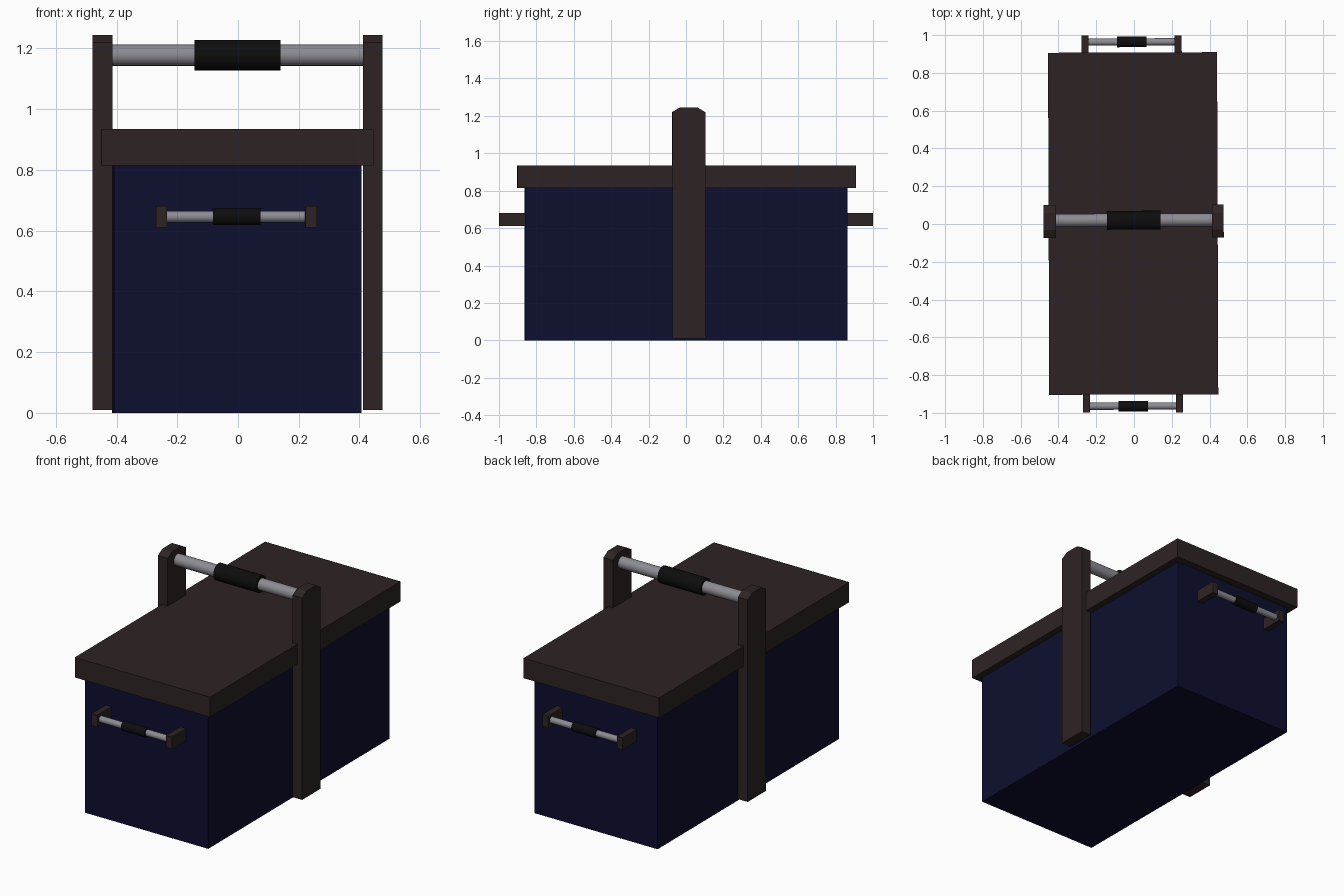
import bpy, bmesh, math
from mathutils import Matrix

if "Cube" in bpy.data.objects:
    bpy.data.objects.remove(bpy.data.objects["Cube"])


def material(name, rgb):
    m = bpy.data.materials.new(name)
    m.diffuse_color = (*rgb, 1)
    m.use_nodes = True
    m.node_tree.nodes["Principled BSDF"].inputs["Base Color"].default_value = m.diffuse_color
    return m


NAVY = material("navy", (0.004, 0.0045, 0.028))
BROWN = material("dark brown", (0.027, 0.017, 0.017))
STEEL = material("grey steel", (0.26, 0.26, 0.29))
BLACK = material("black grip", (0.004, 0.004, 0.004))

# the whole chest sits very slightly turned
TURN = Matrix.Rotation(0.0035, 4, 'Z')


def finish(bm, name, mat):
    bmesh.ops.recalc_face_normals(bm, faces=bm.faces[:])
    bm.transform(TURN)
    me = bpy.data.meshes.new(name)
    bm.to_mesh(me)
    bm.free()
    me.materials.append(mat)
    ob = bpy.data.objects.new(name, me)
    bpy.context.collection.objects.link(ob)
    return ob


def box(name, mat, x, y, z):
    bm = bmesh.new()
    bmesh.ops.create_cube(bm, size=1)
    for v in bm.verts:
        v.co = [r[0] if c < 0 else r[1] for c, r in zip(v.co, (x, y, z))]
    return finish(bm, name, mat)


def rod(name, mat, x0, x1, y, z, r, sides=24):
    bm = bmesh.new()
    bmesh.ops.create_cone(bm, cap_ends=True, segments=sides, radius1=r,
                          radius2=r, depth=x1 - x0)
    bm.transform(Matrix.Translation(((x0 + x1) / 2, y, z))
                 @ Matrix.Rotation(math.pi / 2, 4, 'Y'))
    ob = finish(bm, name, mat)
    bpy.ops.object.select_all(action='DESELECT')
    ob.select_set(True)
    bpy.context.view_layer.objects.active = ob
    bpy.ops.object.shade_smooth_by_angle(angle=math.radians(35))
    return ob


def post(name, x0, x1):
    # upright with chamfered top corners, profile in y-z
    prof = [(-0.073, 0.01), (0.102, 0.01), (0.102, 1.22), (0.06, 1.245),
            (-0.031, 1.245), (-0.073, 1.22)]
    bm = bmesh.new()
    f = bm.faces.new([bm.verts.new((x0, y, z)) for y, z in prof])
    out = bmesh.ops.extrude_face_region(bm, geom=[f])
    for g in out['geom']:
        if isinstance(g, bmesh.types.BMVert):
            g.co.x = x1
    bm.faces.ensure_lookup_table()
    if not f.is_valid or len(bm.faces) < 8:
        bm.faces.new([v for v in bm.verts if abs(v.co.x - x0) < 1e-6])
    return finish(bm, name, BROWN)


# chest and lid
box("chest_body", NAVY, (-0.412, 0.403), (-0.863, 0.863), (0, 0.82))
box("lid", BROWN, (-0.452, 0.443), (-0.903, 0.908), (0.815, 0.935))

# carrying frame
post("left_post", -0.479, -0.414)
post("right_post", 0.412, 0.475)
rod("top_bar", STEEL, -0.43, 0.43, 0.02, 1.178, 0.035)
rod("top_grip", BLACK, -0.143, 0.14, 0.02, 1.178, 0.05)

# end handles
for label, s in (("front", -1), ("back", 1)):
    ys = sorted((s * 0.855, s * 0.998))
    box(label + "_left_bracket", BROWN, (-0.274, -0.237), ys, (0.61, 0.682))
    box(label + "_right_bracket", BROWN, (0.218, 0.256), ys, (0.61, 0.682))
    rod(label + "_handle_bar", STEEL, -0.245, 0.226, s * 0.964, 0.646, 0.019)
    rod(label + "_handle_grip", BLACK, -0.086, 0.07, s * 0.964, 0.646, 0.028)
